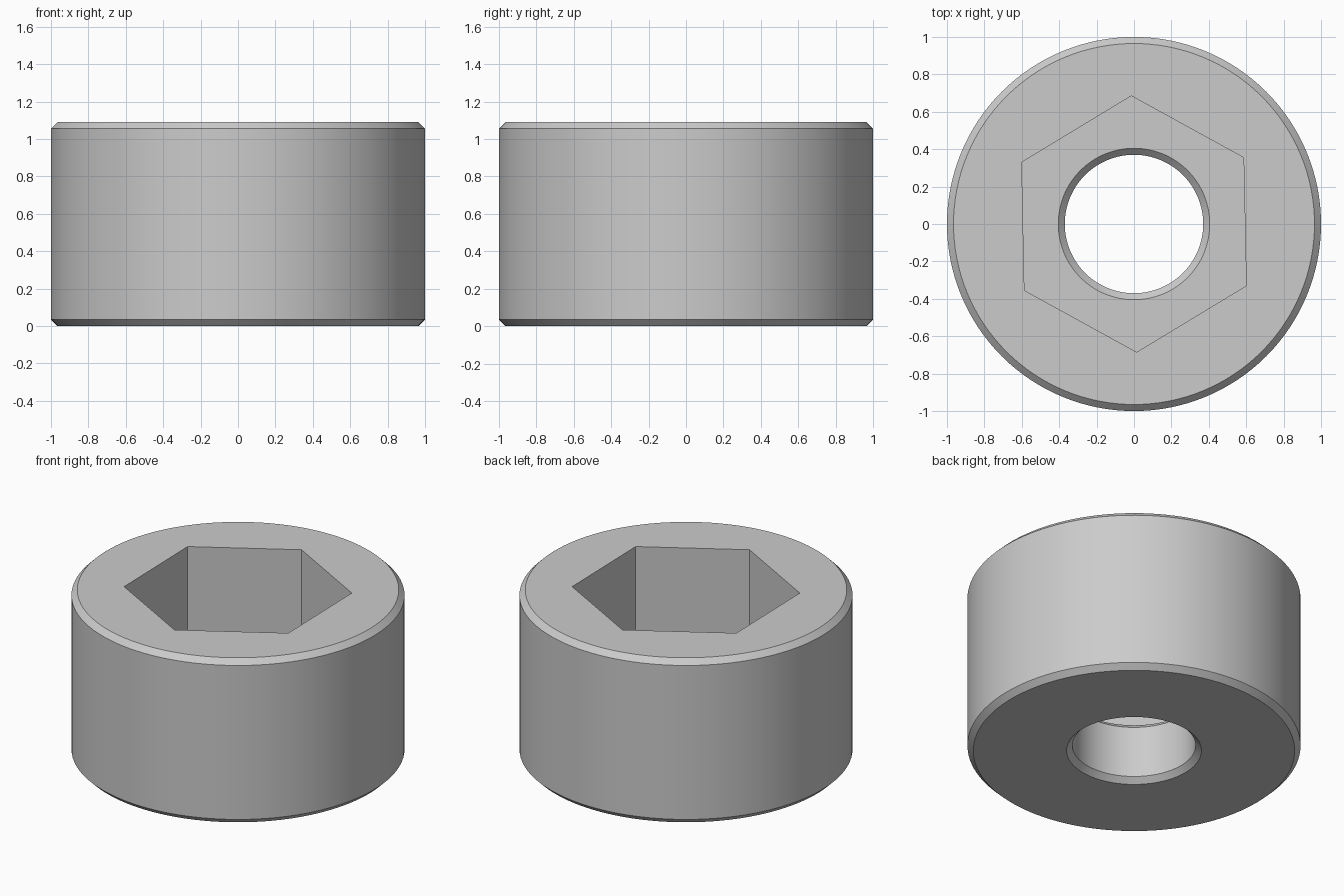
import bpy
import bmesh
from math import radians, cos, sin, tau

cube = bpy.data.objects.get("Cube")
if cube:
    bpy.data.objects.remove(cube, do_unlink=True)

HEIGHT, FLOOR = 1.09, 0.41
HOLE, CHAMFER = 0.37, 0.035
HEX_RADIUS, HEX_TURN = 0.685, radians(91.2)

steel = bpy.data.materials.new("steel grey")
steel.use_nodes = True
grey = (0.6, 0.6, 0.6, 1)
steel.diffuse_color = grey
steel.node_tree.nodes["Principled BSDF"].inputs["Base Color"].default_value = grey


def ring_object(name, rings, segments, turn=0, closed=True):
    """Stack rings of (radius, z) and skin them, as a loop or with capped ends."""
    bm = bmesh.new()
    loops = []
    for r, z in rings:
        angles = [turn + tau * i / segments for i in range(segments)]
        loops.append([bm.verts.new((r * cos(a), r * sin(a), z)) for a in angles])
    pairs = list(zip(loops, loops[1:]))
    if closed:
        pairs.append((loops[-1], loops[0]))
    else:
        bm.faces.new(loops[0])
        bm.faces.new(loops[-1])
    for low, high in pairs:
        for i in range(segments):
            j = (i + 1) % segments
            bm.faces.new((low[i], low[j], high[j], high[i]))
    bmesh.ops.recalc_face_normals(bm, faces=bm.faces)
    mesh = bpy.data.meshes.new(name)
    bm.to_mesh(mesh)
    bm.free()
    mesh.materials.append(steel)
    obj = bpy.data.objects.new(name, mesh)
    bpy.context.collection.objects.link(obj)
    return obj


# Chamfered body with a through hole; the upper bore is swallowed by the socket
c = CHAMFER
profile = [
    (HOLE, c), (HOLE + c, 0), (1 - c, 0), (1, c),
    (1, HEIGHT - c), (1 - c, HEIGHT),
    (HOLE + 2 * c, HEIGHT), (HOLE + 2 * c, FLOOR + c), (HOLE, FLOOR - c),
]
body = ring_object("socket_collar", profile, 128)

# Hexagonal socket cut down to the floor
cutter = ring_object("hex_cutter", [(HEX_RADIUS, FLOOR), (HEX_RADIUS, HEIGHT + 0.2)],
                     6, HEX_TURN, closed=False)
cutter.hide_render = True
cut = body.modifiers.new("hex_socket", 'BOOLEAN')
cut.operation = 'DIFFERENCE'
cut.solver = 'EXACT'
cut.object = cutter

bpy.ops.object.select_all(action='DESELECT')
body.select_set(True)
bpy.context.view_layer.objects.active = body
bpy.ops.object.modifier_apply(modifier=cut.name)
bpy.data.objects.remove(cutter, do_unlink=True)
bpy.ops.object.shade_smooth_by_angle(angle=radians(30))
